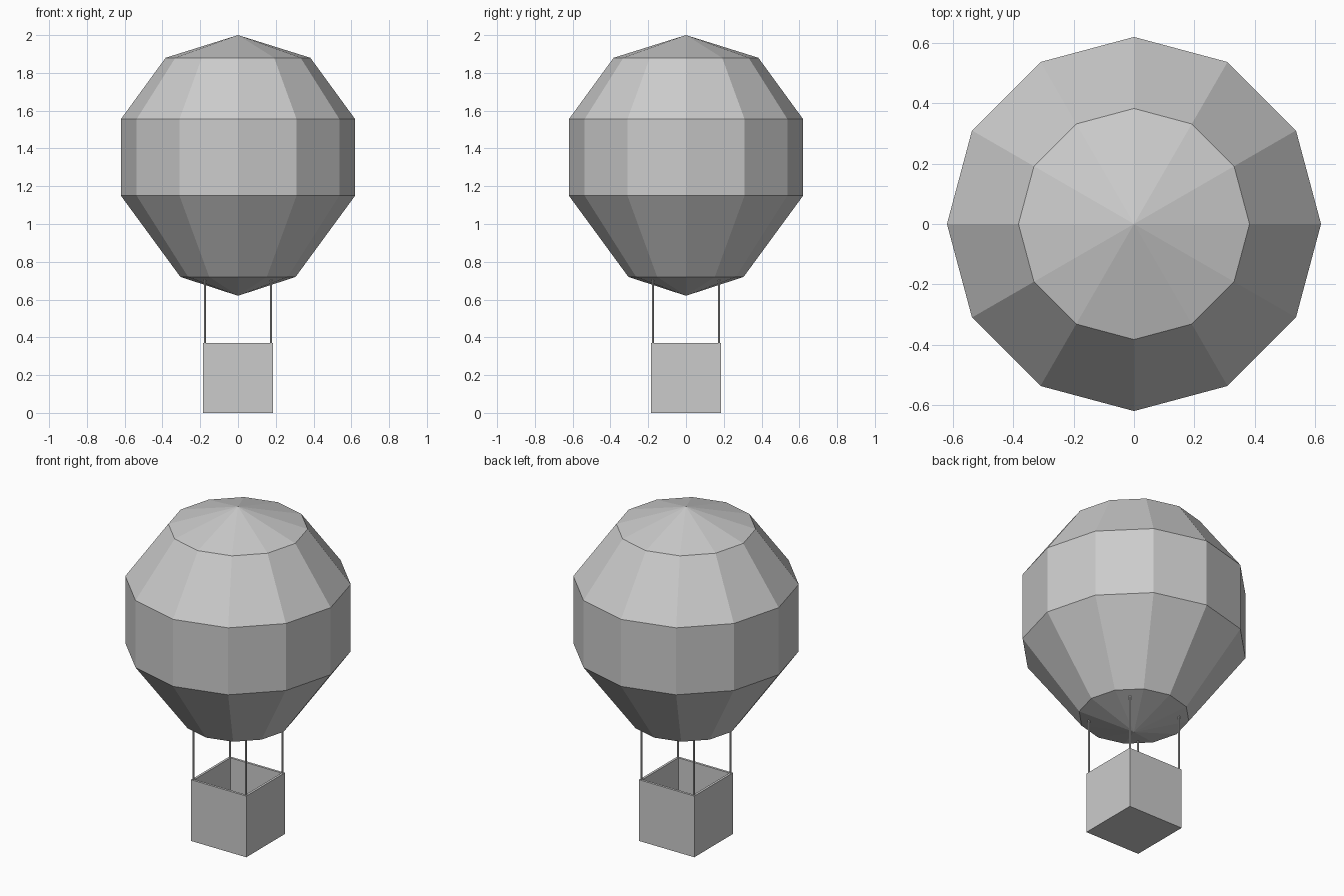
import bpy, bmesh, math
from mathutils import Matrix, Vector

if "Cube" in bpy.data.objects:
    bpy.data.objects.remove(bpy.data.objects["Cube"], do_unlink=True)

SIDES = 12
BASKET = 0.37      # edge length of the cubic basket
WALL = 0.02        # basket wall and floor thickness
ROPE_TOP = 0.71    # just inside the envelope

grey = bpy.data.materials.new("plain grey")
grey.use_nodes = True
grey.diffuse_color = (0.6, 0.6, 0.6, 1)
shader = next(n for n in grey.node_tree.nodes if n.type == 'BSDF_PRINCIPLED')
shader.inputs["Base Color"].default_value = (0.6, 0.6, 0.6, 1)


def finish(name, bm):
    """Turn a bmesh into a flat-shaded object."""
    bmesh.ops.recalc_face_normals(bm, faces=bm.faces)
    mesh = bpy.data.meshes.new(name)
    bm.to_mesh(mesh)
    bm.free()
    mesh.materials.append(grey)
    obj = bpy.data.objects.new(name, mesh)
    bpy.context.collection.objects.link(obj)
    return obj


# Envelope: a faceted profile turned around the z axis
profile = [(0, 0.62), (0.305, 0.72), (0.62, 1.15),
           (0.62, 1.555), (0.383, 1.88), (0, 2.0)]
bm = bmesh.new()
points = [bm.verts.new((r, 0, z)) for r, z in profile]
edges = [bm.edges.new(pair) for pair in zip(points, points[1:])]
bmesh.ops.spin(bm, geom=points + edges, cent=(0, 0, 0), axis=(0, 0, 1),
               angle=math.tau, steps=SIDES, use_merge=True)
bmesh.ops.remove_doubles(bm, verts=bm.verts, dist=0.001)
finish("envelope", bm)

# Basket: an open box hollowed from its top face
bm = bmesh.new()
bmesh.ops.create_cube(bm, size=BASKET,
                      matrix=Matrix.Translation((0, 0, BASKET / 2)))
top = max(bm.faces, key=lambda f: f.calc_center_median().z)
bmesh.ops.inset_region(bm, faces=[top], thickness=WALL)
well = bmesh.ops.extrude_face_region(bm, geom=[top])
floor = [v for v in well["geom"] if isinstance(v, bmesh.types.BMVert)]
bmesh.ops.translate(bm, verts=floor, vec=Vector((0, 0, WALL - BASKET)))
if top.is_valid:
    bmesh.ops.delete(bm, geom=[top], context='FACES_ONLY')
finish("basket", bm)

# Ropes: one standing on each corner of the basket rim
offset = (BASKET - WALL) / 2
for side, x in (("left", offset), ("right", -offset)):
    for end, y in (("front", -offset), ("back", offset)):
        bm = bmesh.new()
        middle = Matrix.Translation((x, y, (BASKET + ROPE_TOP) / 2))
        bmesh.ops.create_cone(bm, cap_ends=True, segments=8,
                              radius1=0.006, radius2=0.006,
                              depth=ROPE_TOP - BASKET, matrix=middle)
        finish(f"{end}_{side}_rope", bm)
